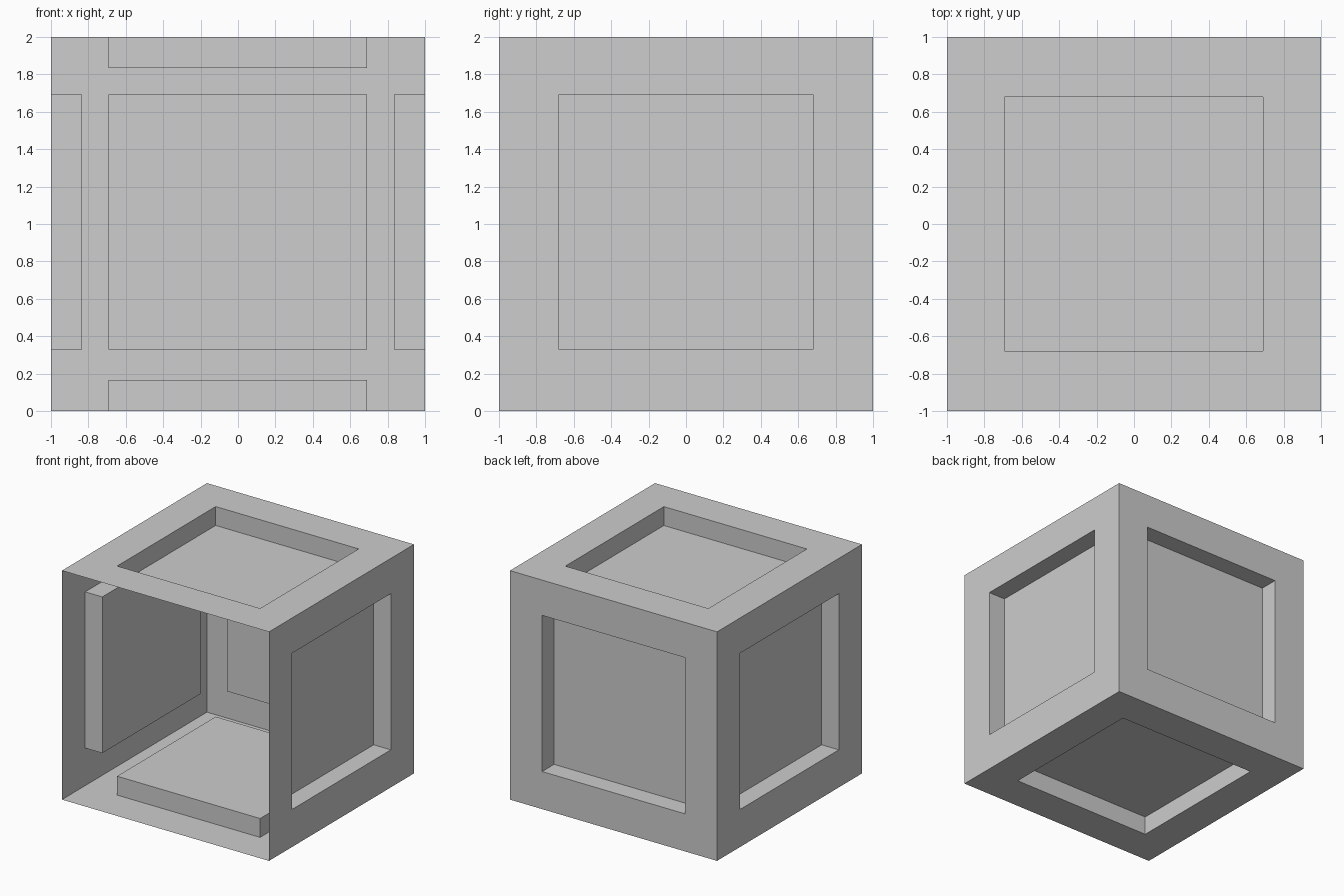
import bpy
import bmesh
from math import copysign
from mathutils import Matrix, Vector

default_cube = bpy.data.objects.get("Cube")
if default_cube:
    bpy.data.objects.remove(default_cube, do_unlink=True)

DEPTH = 0.165                          # how far each panel is pushed inward
HALF = Vector((0.691, 0.68, 0.682))    # half size of the panels on each axis
CENTRE = Vector((-0.001, 0, 1.01))     # centre shared by the panels

# Single grey colour
grey = bpy.data.materials.new("mid_grey")
grey.use_nodes = True
colour = (0.61, 0.61, 0.61, 1)
grey.diffuse_color = colour
grey.node_tree.nodes["Principled BSDF"].inputs["Base Color"].default_value = colour

# Thin-walled box, open at the front
bm = bmesh.new()
bmesh.ops.create_cube(bm, size=2, matrix=Matrix.Translation((0, 0, 1)))
bm.normal_update()
front = [f for f in bm.faces if f.normal.y < -0.5]
bmesh.ops.delete(bm, geom=front, context='FACES')

# Frame opening in each of the five walls
panels = list(bm.faces)
bmesh.ops.inset_individual(bm, faces=panels, thickness=0.3, use_even_offset=True)
bm.normal_update()
for panel in panels:
    for v in panel.verts:
        for axis in range(3):
            if abs(panel.normal[axis]) < 0.5:
                side = copysign(HALF[axis], v.co[axis] - CENTRE[axis])
                v.co[axis] = CENTRE[axis] + side

# Push the panels straight inward to form the recesses
for panel in bmesh.ops.extrude_discrete_faces(bm, faces=panels)["faces"]:
    panel.normal_update()
    bmesh.ops.translate(bm, verts=panel.verts, vec=-panel.normal * DEPTH)
bm.normal_update()

mesh = bpy.data.meshes.new("open_box")
bm.to_mesh(mesh)
bm.free()
mesh.materials.append(grey)
box = bpy.data.objects.new("open_box", mesh)
bpy.context.collection.objects.link(box)
